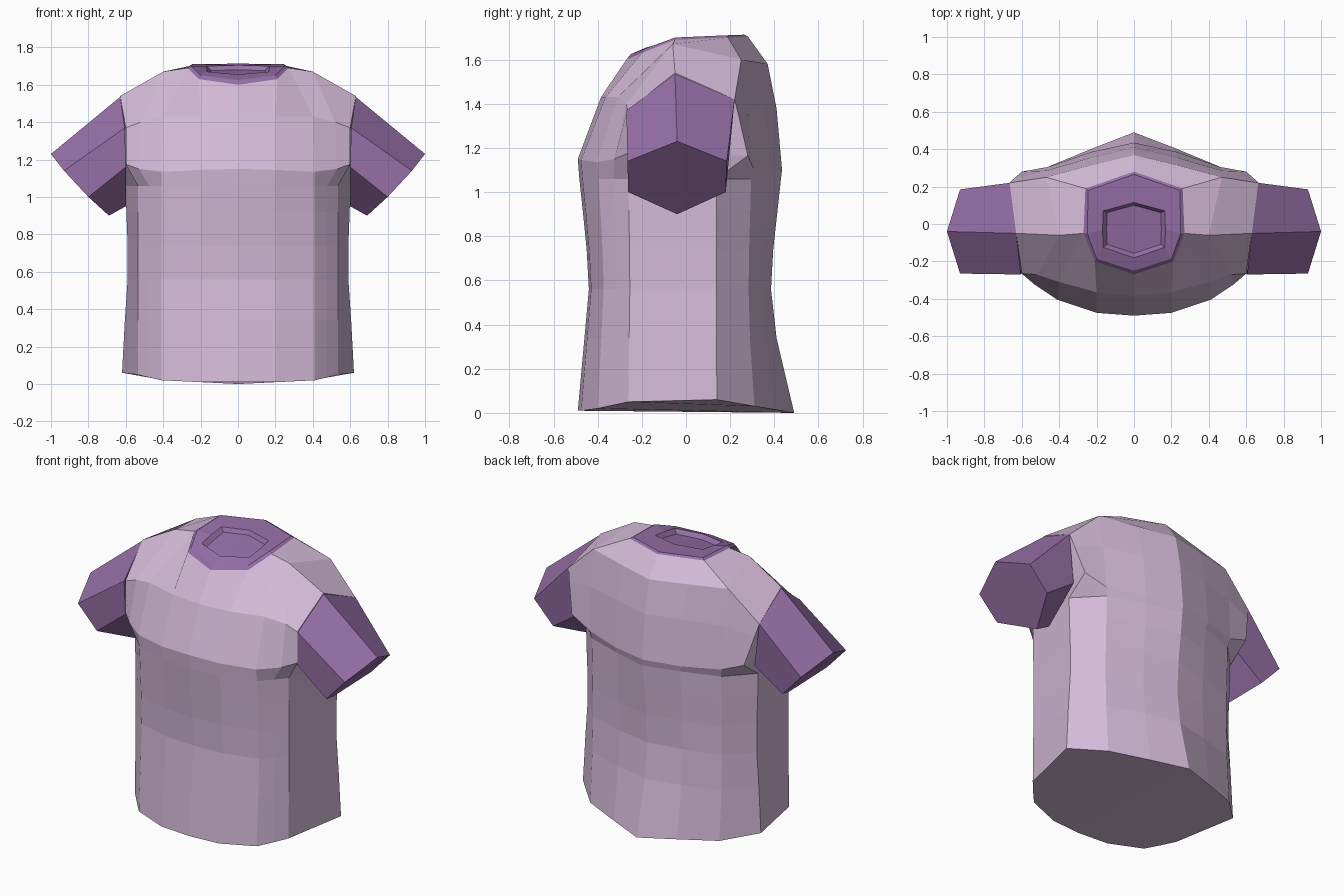
import bpy, bmesh

if "Cube" in bpy.data.objects:
    bpy.data.objects.remove(bpy.data.objects["Cube"])


def material(name, rgb):
    m = bpy.data.materials.new(name)
    m.diffuse_color = (*rgb, 1)
    m.use_nodes = True
    m.node_tree.nodes["Principled BSDF"].inputs["Base Color"].default_value = m.diffuse_color
    return m


BODY = material("lilac_cloth", (0.66, 0.49, 0.69))
TRIM = material("purple_trim", (0.31, 0.16, 0.39))


def strips(bm, rows, closed=False):
    """Skin quads between successive rows of points."""
    made = [[bm.verts.new(p) for p in row] for row in rows]
    n = len(rows[0])
    for a, b in zip(made, made[1:]):
        for i in range(n if closed else n - 1):
            j = (i + 1) % n
            bm.faces.new((a[i], a[j], b[j], b[i]))
    return made


def finish(bm, name, mat, mirror=True):
    bmesh.ops.remove_doubles(bm, verts=bm.verts, dist=0.0005)
    if mirror:
        geom = bm.verts[:] + bm.edges[:] + bm.faces[:]
        bmesh.ops.mirror(bm, geom=geom, axis='X', merge_dist=0.0005)
        bmesh.ops.remove_doubles(bm, verts=bm.verts, dist=0.0005)
    bmesh.ops.recalc_face_normals(bm, faces=bm.faces[:])
    me = bpy.data.meshes.new(name)
    bm.to_mesh(me)
    bm.free()
    me.materials.append(mat)
    ob = bpy.data.objects.new(name, me)
    bpy.context.collection.objects.link(ob)


# Torso: half outline of the hem, reshaped up through waist and ribs
hem = [(0, -.49, .01), (.2, -.475, .01), (.41, -.40, .02), (.475, -.33, .035), (.535, -.262, .05),
       (.62, .14, .06), (.45, .31, .03), (.22, .405, .015), (0, .49, 0)]
levels = [(.34, .605, .46, .41), (.56, .59, .44, .385), (.74, .59, .45, .395),
          (.92, .597, .468, .415), (1.06, .60, .483, .43)]
rows = [hem]
for z, w, f, b in levels:
    row = []
    for x, y, _ in hem:
        depth = f if y < 0 else b
        pull = (abs(y) / .49) ** 3 * (.49 - depth)
        row.append((x * (w / .62 if x > .6 else 1), y + pull if y < 0 else y - pull, z))
    rows.append(row)

# Chest line, then front and back yokes running up to the shoulder seam
chest_front = [(0, -.49, 1.15), (.2, -.475, 1.145), (.41, -.405, 1.135), (.53, -.325, 1.15), (.6, -.265, 1.175)]
chest_back = [(.6, .28, 1.165), (.46, .305, 1.11), (.23, .385, 1.1), (0, .435, 1.1)]
rows.append(chest_front + chest_back)
bust = [(0, -.385, 1.43), (.2, -.365, 1.43), (.40, -.31, 1.43), (.52, -.27, 1.40), (.6, -.265, 1.37)]
seam = [(0, -.27, 1.60), (.21, -.20, 1.63), (.27, -.05, 1.69), (.40, -.06, 1.67), (.63, -.05, 1.54)]
blade = [(.645, .24, 1.34), (.47, .285, 1.38), (.23, .355, 1.38), (0, .41, 1.38)]
ridge = [(.665, .22, 1.42), (.47, .25, 1.60), (.23, .315, 1.59), (0, .37, 1.58)]
nape = [(.26, .19, 1.70), (0, .28, 1.705)]

bm = bmesh.new()
made = strips(bm, rows)
bm.faces.new(made[0])
strips(bm, [chest_front, bust, seam])
strips(bm, [chest_back, blade, ridge])
for poly in ([seam[4], seam[3], ridge[1], ridge[0]],
             [seam[3], seam[2], nape[0], ridge[1]],
             [nape[0], nape[1], ridge[3], ridge[2], ridge[1]],
             [chest_front[4], bust[4], seam[4], ridge[0], blade[0], chest_back[0]]):
    bm.faces.new([bm.verts.new(p) for p in poly])
finish(bm, "shirt_body", BODY)

# Sleeves: six-sided tubes with closed cuffs, one per side
root = [(.63, -.05, 1.535), (.665, .22, 1.42), (.61, .19, 1.13), (.60, -.04, .95), (.6, -.265, 1.16), (.605, -.27, 1.37)]
cuff = [(1, -.04, 1.23), (.93, .185, 1.14), (.80, .18, 1.0), (.69, -.04, .90), (.80, -.262, 1.0), (.93, -.265, 1.14)]
for name, s in (("right_sleeve", 1), ("left_sleeve", -1)):
    bm = bmesh.new()
    made = strips(bm, [[(s * x, y, z) for x, y, z in r] for r in (root, cuff)], True)
    bm.faces.new(made[0])
    bm.faces.new(made[1])
    finish(bm, name, TRIM, False)

# Collar: band around the neck, stepping down to a sunken floor
outer = [seam[0], seam[1], seam[2], nape[0], nape[1]]
lip = [(0, -.25, 1.625), (.20, -.185, 1.65), (.25, -.05, 1.70), (.245, .18, 1.71), (0, .265, 1.713)]
inner = [(0, -.18, 1.655), (.165, -.125, 1.67), (.168, -.03, 1.685), (.165, .07, 1.70), (0, .115, 1.705)]
floor = [(x * .87, y * .87, z - .025) for x, y, z in inner]
bm = bmesh.new()
made = strips(bm, [outer, lip, inner, floor])
bm.faces.new(made[-1])
finish(bm, "collar", TRIM)
